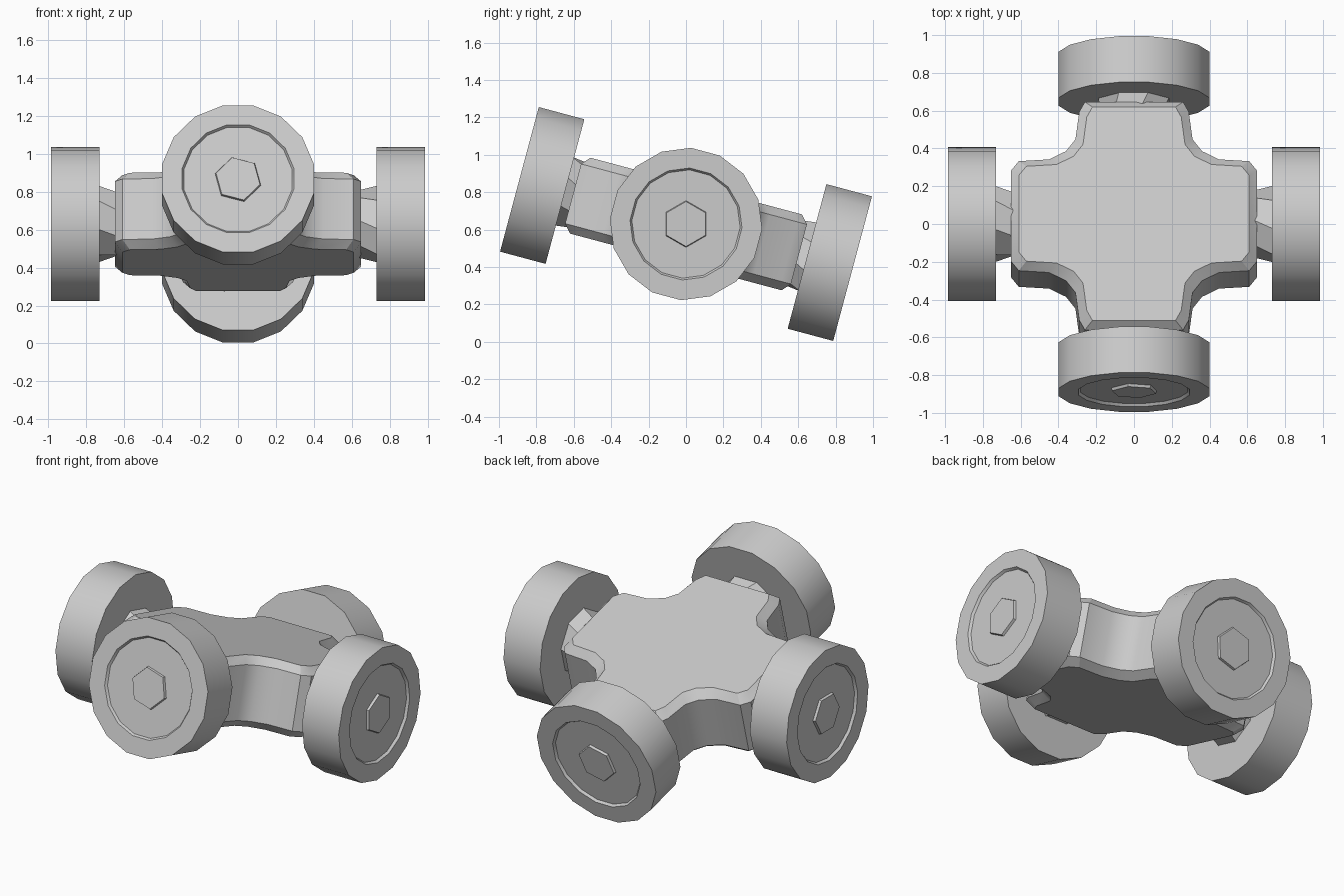
import bpy
import bmesh
from math import pi, sin, cos, radians
from mathutils import Matrix

cube = bpy.data.objects.get("Cube")
if cube:
    bpy.data.objects.remove(cube, do_unlink=True)

# One plain grey metal
grey = bpy.data.materials.new("grey_metal")
grey.use_nodes = True
colour = (0.6, 0.6, 0.6, 1)
grey.diffuse_color = colour
grey.node_tree.nodes["Principled BSDF"].inputs["Base Color"].default_value = colour

# The whole joint is tipped so that its front arm rises
TILT = Matrix.Translation((0, 0, 0.63)) @ Matrix.Rotation(radians(-15), 4, 'X')


def circle(r, z, n, turn=0.0):
    return [(r * cos(2 * pi * (i + turn) / n), r * sin(2 * pi * (i + turn) / n), z)
            for i in range(n)]


def loft(name, rings, matrix, angle=35):
    """Skin a stack of equal-length rings and cap both ends."""
    bm = bmesh.new()
    loops = [[bm.verts.new(p) for p in ring] for ring in rings]
    n = len(loops[0])
    for a, b in zip(loops, loops[1:]):
        for i in range(n):
            j = (i + 1) % n
            bm.faces.new((a[i], a[j], b[j], b[i]))
    bm.faces.new(loops[0][::-1])
    bm.faces.new(loops[-1])
    bmesh.ops.recalc_face_normals(bm, faces=bm.faces)
    mesh = bpy.data.meshes.new(name)
    bm.to_mesh(mesh)
    bm.free()
    mesh.materials.append(grey)
    obj = bpy.data.objects.new(name, mesh)
    bpy.context.collection.objects.link(obj)
    obj.matrix_world = matrix
    bpy.ops.object.select_all(action='DESELECT')
    obj.select_set(True)
    bpy.context.view_layer.objects.active = obj
    bpy.ops.object.shade_smooth_by_angle(angle=radians(angle))
    return obj


# Cross body: one quarter of the outline, mirrored round, with chamfered rims
quarter = [(0.65, 0.25), (0.61, 0.30), (0.45, 0.31), (0.36, 0.355),
           (0.31, 0.42), (0.29, 0.57), (0.26, 0.625)]


def outline(inset, z):
    q = [(x - inset, y - inset) for x, y in quarter]
    pts = q + [(-x, y) for x, y in reversed(q)]
    pts += [(-x, -y) for x, y in q] + [(x, -y) for x, y in reversed(q)]
    return [(x, y, z) for x, y in pts]


loft("cross_body", [outline(0.04, -0.21), outline(0, -0.165),
                    outline(0, 0.165), outline(0.04, 0.21)], TILT, 30)

# Four arms, each with a neck, a bearing cap and a hexagonal boss
arms = [("left", 0, 0.73, 0.985), ("back", 90, 0.67, 0.922),
        ("right", 180, 0.73, 0.985), ("front", 270, 0.67, 0.922)]
for side, heading, inner, outer in arms:
    m = TILT @ Matrix.Rotation(radians(heading), 4, 'Z') @ Matrix.Rotation(pi / 2, 4, 'Y')
    loft(side + "_neck", [circle(0.17, inner - 0.15, 8),
                          circle(0.205, inner + 0.01, 8, 0.5)], m, 20)
    # Cap with a shallow round recess in its outer face
    loft(side + "_cap", [circle(0.408, inner, 16, 0.5), circle(0.408, outer, 16, 0.5),
                         circle(0.30, outer, 16, 0.5),
                         circle(0.29, outer - 0.015, 16, 0.5)], m)
    loft(side + "_boss", [circle(0.13, outer - 0.03, 6, 0.25),
                          circle(0.12, outer, 6, 0.25)], m)
